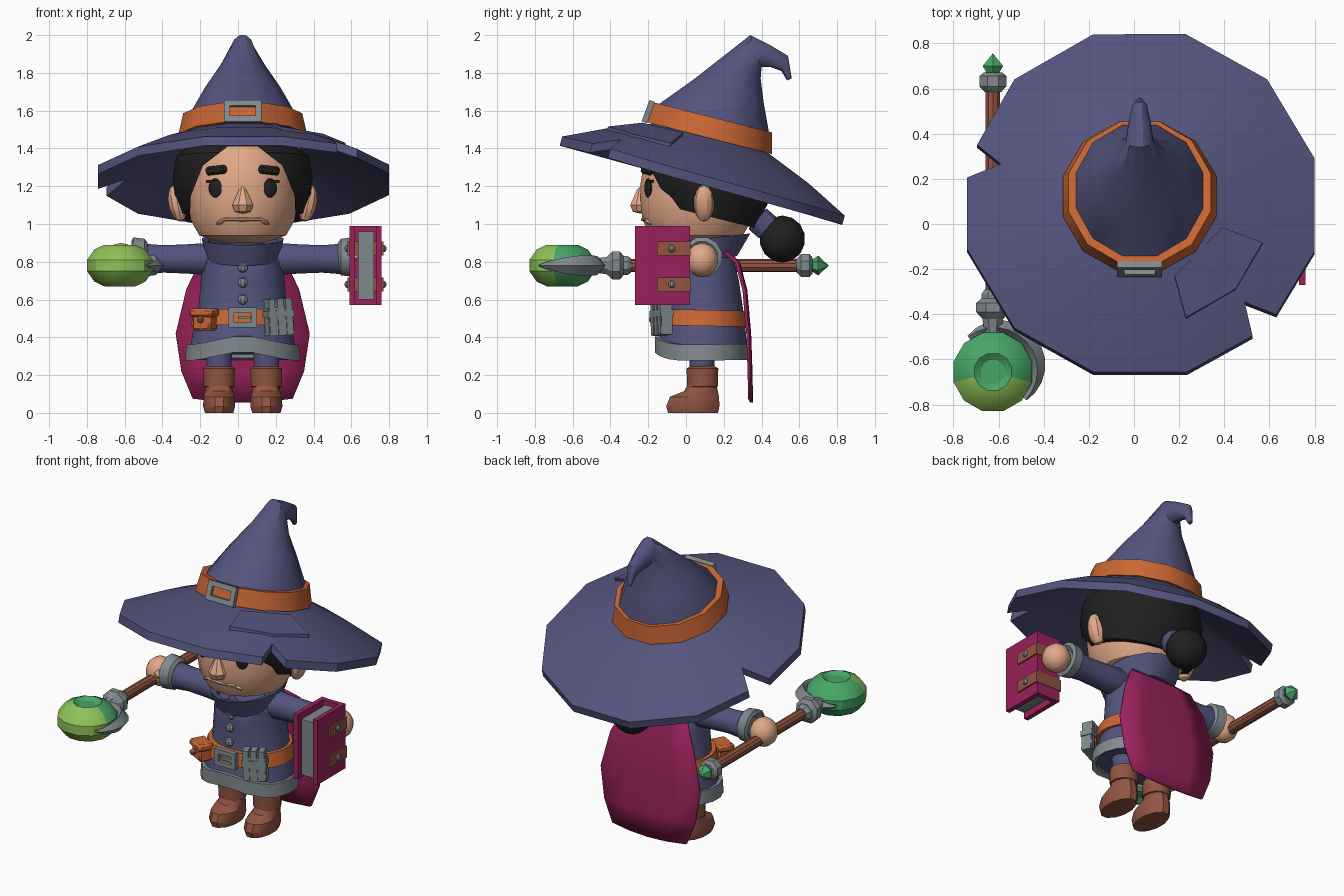
import bpy, bmesh, math
from mathutils import Matrix, Vector, Euler

if "Cube" in bpy.data.objects:
    bpy.data.objects.remove(bpy.data.objects["Cube"])

CX = 0.025  # body centre line


def paint(name, r, g, b):
    m = bpy.data.materials.new(name)
    lin = [((c / 255 + 0.055) / 1.055) ** 2.4 for c in (r, g, b)]
    m.diffuse_color = (*lin, 1)
    m.use_nodes = True
    m.node_tree.nodes["Principled BSDF"].inputs["Base Color"].default_value = m.diffuse_color
    return m


NAVY = paint("navy cloth", 84, 84, 126)
MAGENTA = paint("magenta", 154, 34, 92)
ORANGE = paint("orange leather", 202, 102, 52)
GRAY = paint("gray metal", 128, 138, 142)
SKIN = paint("skin", 226, 168, 136)
BROWN = paint("brown leather", 146, 84, 66)
BLACK = paint("black hair", 32, 32, 32)
GREEN = paint("green crystal", 72, 166, 102)
LIME = paint("lime crystal", 142, 194, 88)


def finish(bm, name, *mats):
    bmesh.ops.remove_doubles(bm, verts=bm.verts, dist=0.0005)
    bmesh.ops.recalc_face_normals(bm, faces=bm.faces)
    me = bpy.data.meshes.new(name)
    bm.to_mesh(me)
    bm.free()
    for m in mats:
        me.materials.append(m)
    ob = bpy.data.objects.new(name, me)
    bpy.context.collection.objects.link(ob)
    return ob


def skin_rings(name, rings, mat, closed=False):
    """Bridge rings of points; cap the ends, or join last ring to first."""
    bm = bmesh.new()
    vs = [[bm.verts.new(p) for p in r] for r in rings]
    n = len(vs[0])
    for a, b in zip(vs, vs[1:] + vs[:1] if closed else vs[1:]):
        for i in range(n):
            bm.faces.new((a[i], a[(i + 1) % n], b[(i + 1) % n], b[i]))
    if not closed:
        bm.faces.new(vs[0])
        bm.faces.new(vs[-1])
    return finish(bm, name, mat)


def loft(name, rings, mat, n=16, cx=CX, closed=False):
    """Rings given as front (y, z), back (y, z) and half width."""
    out, k = [], 1 / math.cos(math.pi / n)
    for y1, z1, y2, z2, rx in rings:
        c = Vector((cx, (y1 + y2) / 2, (z1 + z2) / 2))
        a = Vector((0, y1 - y2, z1 - z2)) / 2
        ts = [2 * math.pi * (i + 0.5) / n for i in range(n)]
        out.append([c + k * (a * math.cos(t) + Vector((rx * math.sin(t), 0, 0))) for t in ts])
    return skin_rings(name, out, mat, closed)


def lathe(name, prof, mat, loc=(0, 0, 0), rot=(0, 0, 0), n=12, scale=(1, 1, 1)):
    """Spin a (radius, height) profile."""
    M = Matrix.LocRotScale(Vector(loc), Euler(rot), Vector(scale))
    ts = [2 * math.pi * (i + 0.5) / n for i in range(n)]
    rings = [[M @ Vector((max(r, .0006) * math.cos(t), max(r, .0006) * math.sin(t), h)) for t in ts]
             for r, h in prof]
    return skin_rings(name, rings, mat)


def ball(name, size, mat, loc, rot=(0, 0, 0), n=12, m=7):
    prof = [(math.sin(math.pi * i / m), -math.cos(math.pi * i / m)) for i in range(m + 1)]
    return lathe(name, prof, mat, loc, rot, n, size)


def boxes(name, mat, parts, loc=(0, 0, 0), rot=(0, 0, 0), bevel=0):
    bm = bmesh.new()
    M = Matrix.LocRotScale(Vector(loc), Euler(rot), None)
    for size, p in parts:
        bmesh.ops.create_cube(bm, size=1, matrix=M @ Matrix.LocRotScale(Vector(p), None, Vector(size)))
    ob = finish(bm, name, mat)
    if bevel:
        md = ob.modifiers.new("bevel", 'BEVEL')
        md.width, md.segments = bevel, 1
    return ob


def buckle(name, w, h, t, loc, rot=(0, 0, 0)):
    parts = [((w, .03, t), (0, 0, s * (h - t) / 2)) for s in (-1, 1)]
    parts += [((t, .03, h), (s * (w - t) / 2, 0, 0)) for s in (-1, 1)]
    boxes(name, GRAY, parts, loc, rot)


# --- hat: notched tilted brim, bent cone, band, buckle, patch
HAT = Matrix.LocRotScale(Vector((.03, .09, 1.24)), Euler((math.radians(-15.7), 0, 0)), None)


def brim_h(r):
    if r > .57:
        return .02 + (.79 - r) * .105 / .22
    return .125 + (.57 - r) * .09 / .24


def brim_point(x, y, r=None, dh=0):
    """Point on the brim below a plan position, optionally pulled to radius r."""
    v = Vector((x - .03, (y - .09) / .963))
    v.y -= brim_h(v.length) * .27
    r2 = r or v.length
    v = v.normalized() * r2
    return HAT @ Vector((v.x, v.y, brim_h(r2) + dh))


outline = [(.23, .84), (.59, .64), (.80, .29), (.80, -.12), (.63, -.40), (.49, -.345),
           (.525, -.495), (.235, -.655), (-.18, -.655), (-.53, -.46), (-.74, -.11),
           (-.74, .205), (-.59, .265), (-.695, .35), (-.53, .64), (-.18, .84)]
skin_rings("hat_brim", [[brim_point(x, y, r, d) for x, y in outline] for r, d in
                        ((None, 0), (.56, 0), (.31, 0), (.31, -.05), (.56, -.05), (None, -.05))],
           NAVY, closed=True)
patch = [(.18, -.23), (.39, -.02), (.57, -.085), (.45, -.29), (.23, -.415)]
skin_rings("brim_patch", [[brim_point(x, y, None, d) for x, y in patch] for d in (-.02, .016)], NAVY)
loft("hat_cone", [(-.18, 1.54, .44, 1.38, .31), (-.15, 1.63, .44, 1.48, .285), (.04, 1.765, .41, 1.65, .20),
                  (.20, 1.89, .395, 1.77, .115), (.34, 2.0, .40, 1.83, .06), (.44, 1.95, .45, 1.83, .05),
                  (.54, 1.89, .505, 1.81, .032), (.56, 1.77, .535, 1.76, .012)], NAVY, 12)
loft("hat_band", [(-.21, 1.54, .455, 1.37, .34), (-.175, 1.645, .455, 1.485, .315),
                  (-.14, 1.635, .425, 1.49, .28), (-.16, 1.53, .42, 1.38, .29)], ORANGE, 12, closed=True)
buckle("hat_buckle", .20, .12, .032, (CX, -.20, 1.595), (math.radians(-20), 0, 0))

# --- head, hair with carved hairline, bun
loft("head", [(-.08, .90, .2, .91, .13), (-.19, .94, .30, .94, .23), (-.23, 1.02, .35, 1.02, .275),
              (-.24, 1.12, .37, 1.12, .29), (-.24, 1.22, .37, 1.22, .29), (-.22, 1.34, .36, 1.32, .28),
              (-.16, 1.44, .3, 1.40, .21)], SKIN)
hair = loft("hair", [(-.16, 1.11, .36, .98, .32), (-.23, 1.2, .43, 1.1, .36), (-.25, 1.28, .44, 1.22, .37),
                     (-.24, 1.38, .42, 1.34, .35), (-.15, 1.46, .36, 1.39, .25)], BLACK, 20)
arch = [(.29, .8), (.275, 1.15), (.21, 1.31), (.08, 1.41)]
arch += [(-x, z) for x, z in reversed(arch)]
cutter = skin_rings("hairline_cutter", [[(CX + x, y, z) for x, z in arch] for y in (-.5, .03)], BLACK)
cutter.hide_render = True
cutter.hide_viewport = True
cut = hair.modifiers.new("hairline", 'BOOLEAN')
cut.operation, cut.object, cut.solver = 'DIFFERENCE', cutter, 'EXACT'
lathe("hair_tie", [(.045, -.05), (.075, -.04), (.075, .03), (.05, .05)], NAVY, (CX, .41, 1.0),
      (math.radians(-131), 0, 0))
ball("hair_bun", (.125, .125, .125), BLACK, (CX, .51, .92))

# --- face
lathe("nose", [(0, 1.2), (.022, 1.18), (.06, 1.10), (.045, 1.065), (0, 1.055)], SKIN, (CX, -.24, 0), n=8)
ball("mouth", (.12, .03, .014), SKIN, (CX, -.21, 1.025), n=10)
for s in (-1, 1):
    ball("eye", (.04, .014, .052), BLACK, (CX + s * .145, -.20, 1.19), (0, 0, s * .45), n=10)
    boxes("eyelash", BLACK, [((.045, .02, .018), (0, 0, 0))], (CX + s * .17, -.19, 1.225), (0, 0, s * .5))
    boxes("eyebrow", BLACK, [((.12, .03, .046), (0, 0, 0))], (CX + s * .14, -.206, 1.285), (0, s * .1, s * .42), .012)
    ball("ear", (.05, .055, .10), SKIN, (CX + s * .345, .095, 1.11), (0, s * .2, 0), n=10)
    ball("mouth_corner", (.03, .02, .012), SKIN, (CX + s * .115, -.195, 1.012), (0, s * .4, s * .4), n=8)

# --- robe, raised in the front middle at the hem
robe = loft("robe", [(-.155, .31, .325, .31, .285), (-.13, .45, .315, .45, .26), (-.11, .55, .305, .53, .235),
                     (-.10, .7, .28, .7, .222), (-.10, .8, .25, .82, .21), (-.05, .89, .2, .9, .14)], NAVY, 20)
hem = loft("robe_hem", [(-.165, .275, .335, .28, .305), (-.165, .36, .333, .365, .297),
                        (-.14, .36, .31, .36, .275), (-.14, .29, .31, .29, .28)], GRAY, 20, closed=True)
for ob in (robe, hem):
    for v in ob.data.vertices:
        if v.co.y < .08 and v.co.z < .42:
            v.co.z += .055 * max(0, 1 - abs(v.co.x - CX) / .26)
loft("collar", [(-.13, .78, .27, .83, .19), (-.18, .89, .34, .95, .215), (-.14, .88, .30, .94, .18),
                (-.10, .80, .22, .84, .15)], NAVY, closed=True)
boxes("collar_wings", NAVY, [((.09, .05, .09), (0, 0, 0))], (CX, -.11, .83), (0, math.pi / 4, 0))
for z in (.77, .69, .60):
    ball("button", (.028, .024, .028), GRAY, (CX, -.112 - (.77 - z) * .08, z), n=8, m=5)

# --- belt and its gear
loft("belt", [(-.155, .465, .328, .455, .275), (-.145, .55, .325, .54, .255),
              (-.10, .55, .29, .54, .22), (-.10, .465, .29, .455, .22)], ORANGE, 20, closed=True)
buckle("belt_buckle", .15, .105, .028, (CX, -.16, .505))
boxes("belt_buckle_pin", GRAY, [((.07, .02, .018), (0, 0, 0))], (CX + .01, -.162, .505))
boxes("pouch", ORANGE, [((.11, .09, .10), (0, 0, 0)), ((.135, .105, .045), (0, -.004, .045))],
      (-.175, -.115, .485), (0, 0, -.5), .012)
ball("pouch_stud", (.02, .02, .02), BROWN, (-.20, -.178, .495), n=8)
boxes("vial_case", GRAY, [((.14, .06, .15), (0, 0, -.02)), ((.15, .075, .035), (0, 0, .02))]
      + [((.035, .07, .19), (x, 0, .005)) for x in (-.048, 0, .048)],
      (.215, -.13, .505), (0, -.06, .4))

# --- arms, cuffs and hands
for s in (-1, 1):
    side = (0, s * math.pi / 2, 0)
    lathe("arm", [(.06, .08), (.09, .15), (.08, .3), (.075, .42), (.085, .54)], NAVY, (CX, .085, .815), side)
    lathe("cuff", [(.08, .505), (.10, .52), (.108, .58), (.085, .59), (.06, .57)], GRAY, (CX, .085, .825), side)
    ball("hand", (.085, .088, .09), SKIN, (CX + s * .645, .085, .81))
    boxes("thumb", SKIN, [((.05, .11, .05), (0, 0, 0))], (CX + s * .60, .035, .83), (0, 0, 0), .018)

# --- book
boxes("book_covers", MAGENTA, [((.03, .29, .42), (x, -.125, .78)) for x in (.605, .745)]
      + [((.165, .03, .42), (.675, .003, .78))])
boxes("book_pages", GRAY, [((.085, .25, .36), (.677, -.13, .78))])
boxes("book_straps", BROWN, [((.19, .175, .075), (.675, -.065, z)) for z in (.87, .68)])
for z in (.87, .68):
    for s in (-1, 1):
        ball("strap_stud", (.018, .02, .02), GRAY, (.675 + s * .095, -.075, z), n=8, m=5)

# --- staff along y: rod, fittings, crystals, crescent claw
SX, SZ, OY = -.625, .78, -.655
AIM = (math.pi / 2, 0, 0)
lathe("staff_rod", [(.034, -.62), (.034, .48)], BROWN, (SX, 0, SZ), AIM, 10)
lathe("staff_end_cap", [(.045, -.67), (.065, -.655), (.065, -.61), (.04, -.585)], GRAY, (SX, 0, SZ), AIM, 8)
lathe("staff_end_crystal", [(.02, -.65), (.052, -.70), (0, -.755)], GREEN, (SX, 0, SZ), AIM, 6)
lathe("staff_collar", [(.04, .29), (.055, .31), (.055, .33), (.08, .35), (.08, .39), (.05, .42), (.04, .48)],
      GRAY, (SX, 0, SZ), AIM, 8)
half = [(.18, .03), (.14, .085), (.085, .11), (.055, .09), (0, .09)]
orb = lathe("staff_orb", [(r, -h) for r, h in reversed(half)] + half, GREEN, (SX, OY, SZ))
orb.data.materials.append(LIME)
for f in orb.data.polygons:
    c = f.center
    if c.y < -.69 and math.hypot(c.x - SX, c.y - OY) > .095:
        f.material_index = 1
claw = []
for i in range(13):
    a, w = math.radians(125 - i * 165 / 12), math.sin(math.pi * (i + .4) / 12.8)
    out = Vector((math.cos(a), math.sin(a), 0))
    c = Vector((SX, OY, SZ))
    claw.append([c + out * .165, c + out * (.19 + .01 * w) + Vector((0, 0, .055 * w)),
                 c + out * (.19 + .055 * w), c + out * (.19 + .01 * w) - Vector((0, 0, .055 * w))])
skin_rings("staff_claw", claw, GRAY)

# --- cape
bm = bmesh.new()
rows = []
for z, y, w in ((.86, .22, .17), (.80, .285, .23), (.65, .325, .30), (.42, .345, .355), (.22, .352, .325), (.055, .355, .265)):
    rows.append([bm.verts.new((CX + u * w, y - .01 * u * u, z + (.02 * u * u if z < .1 else 0)))
                 for u in (-1, -.5, 0, .5, 1)])
for a, b in zip(rows, rows[1:]):
    for i in range(4):
        bm.faces.new((a[i], a[i + 1], b[i + 1], b[i]))
cape = finish(bm, "cape", MAGENTA)
cape.modifiers.new("thickness", 'SOLIDIFY').thickness = .016

# --- legs and boots
for s in (-1, 1):
    lx = CX + s * .125
    lathe("trouser_leg", [(.065, .2), (.075, .38)], NAVY, (lx, .085, 0))
    lathe("boot_cuff", [(.07, .135), (.084, .14), (.087, .235), (.065, .248)], BROWN, (lx, .087, 0))
    loft("boot", [(-.095, 0, .17, 0, .075), (-.105, .035, .177, .035, .085), (-.085, .085, .175, .085, .082),
                  (-.01, .115, .168, .12, .073), (.015, .16, .16, .16, .07)], BROWN, 12, lx)

# --- smooth shading with sharp edges kept
for ob in bpy.context.collection.objects:
    if not ob.hide_render:
        ob.select_set(True)
        bpy.context.view_layer.objects.active = ob
bpy.ops.object.shade_smooth_by_angle(angle=math.radians(30))
